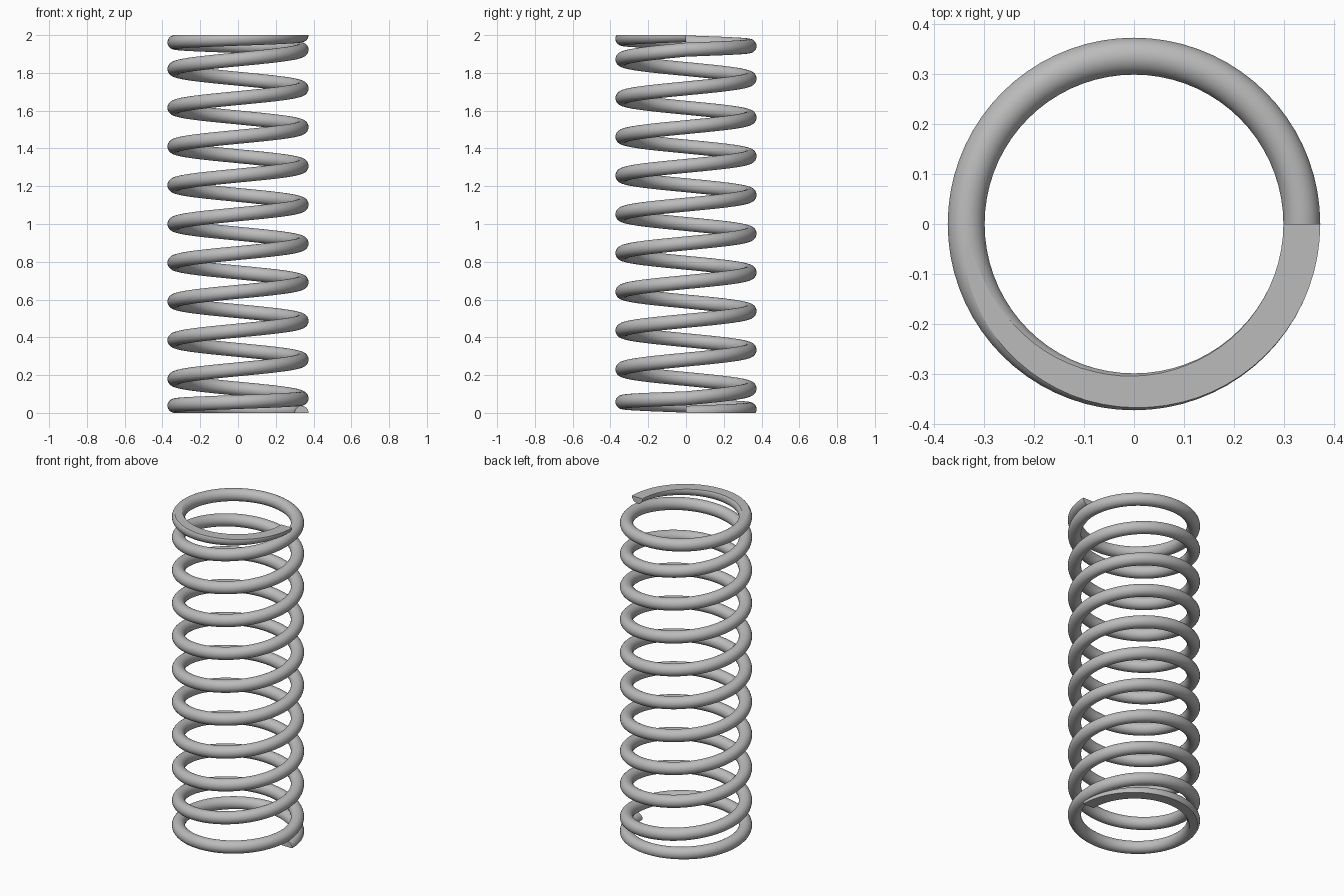
import bpy, bmesh
from math import cos, sin, tau
from mathutils import Vector

cube = bpy.data.objects.get("Cube")
if cube:
    bpy.data.objects.remove(cube, do_unlink=True)

HEIGHT = 2.0
COIL_R = 0.3365        # centre line of the coil
WIRE_R = 0.0373
TURNS = 11
CLOSED_PITCH = 0.077   # first and last turn
STEPS, SIDES = 72, 24  # rings per turn, sides of the wire

steel = bpy.data.materials.new("steel grey")
steel.use_nodes = True
colour = (0.5, 0.5, 0.5, 1)
steel.diffuse_color = colour
steel.node_tree.nodes["Principled BSDF"].inputs["Base Color"].default_value = colour


def rise(turn):
    """Height of the wire centre: closed end turns, even pitch between."""
    if turn < 1:
        return CLOSED_PITCH * turn
    if turn > TURNS - 1:
        return HEIGHT - CLOSED_PITCH * (TURNS - turn)
    active = HEIGHT - 2 * CLOSED_PITCH
    return CLOSED_PITCH + active * (turn - 1) / (TURNS - 2)


def wire_ring(bm, turn):
    angle = tau * turn
    outward = Vector((cos(angle), sin(angle), 0))
    centre = outward * COIL_R + Vector((0, 0, rise(turn)))
    ring = []
    for i in range(SIDES):
        a = tau * (i + 0.5) / SIDES
        ring.append(bm.verts.new(centre + outward * WIRE_R * cos(a)
                                 + Vector((0, 0, WIRE_R * sin(a)))))
    return ring


# Sweep the round wire along the helix
bm = bmesh.new()
rings = [wire_ring(bm, s / STEPS) for s in range(TURNS * STEPS + 1)]
for low, high in zip(rings, rings[1:]):
    for i in range(SIDES):
        j = (i + 1) % SIDES
        bm.faces.new((low[i], low[j], high[j], high[i])).smooth = True

# Square wire ends
for end in (rings[0], rings[-1]):
    for edge in bm.faces.new(end).edges:
        edge.smooth = False

# Grind both ends of the spring flat
for z, direction in ((0, -1), (HEIGHT, 1)):
    cut = bmesh.ops.bisect_plane(
        bm, geom=bm.verts[:] + bm.edges[:] + bm.faces[:], dist=1e-6,
        plane_co=(0, 0, z), plane_no=(0, 0, direction), clear_outer=True)
    rim = [e for e in cut["geom_cut"]
           if isinstance(e, bmesh.types.BMEdge) and e.is_boundary]
    filled = bmesh.ops.triangle_fill(bm, edges=rim, use_beauty=True,
                                     normal=(0, 0, direction))
    for item in filled["geom"]:
        if isinstance(item, bmesh.types.BMFace):
            item.smooth = False
    for edge in rim:
        edge.smooth = False

bmesh.ops.recalc_face_normals(bm, faces=bm.faces[:])
mesh = bpy.data.meshes.new("coil_spring")
bm.to_mesh(mesh)
bm.free()
mesh.materials.append(steel)
bpy.context.collection.objects.link(bpy.data.objects.new("coil_spring", mesh))
